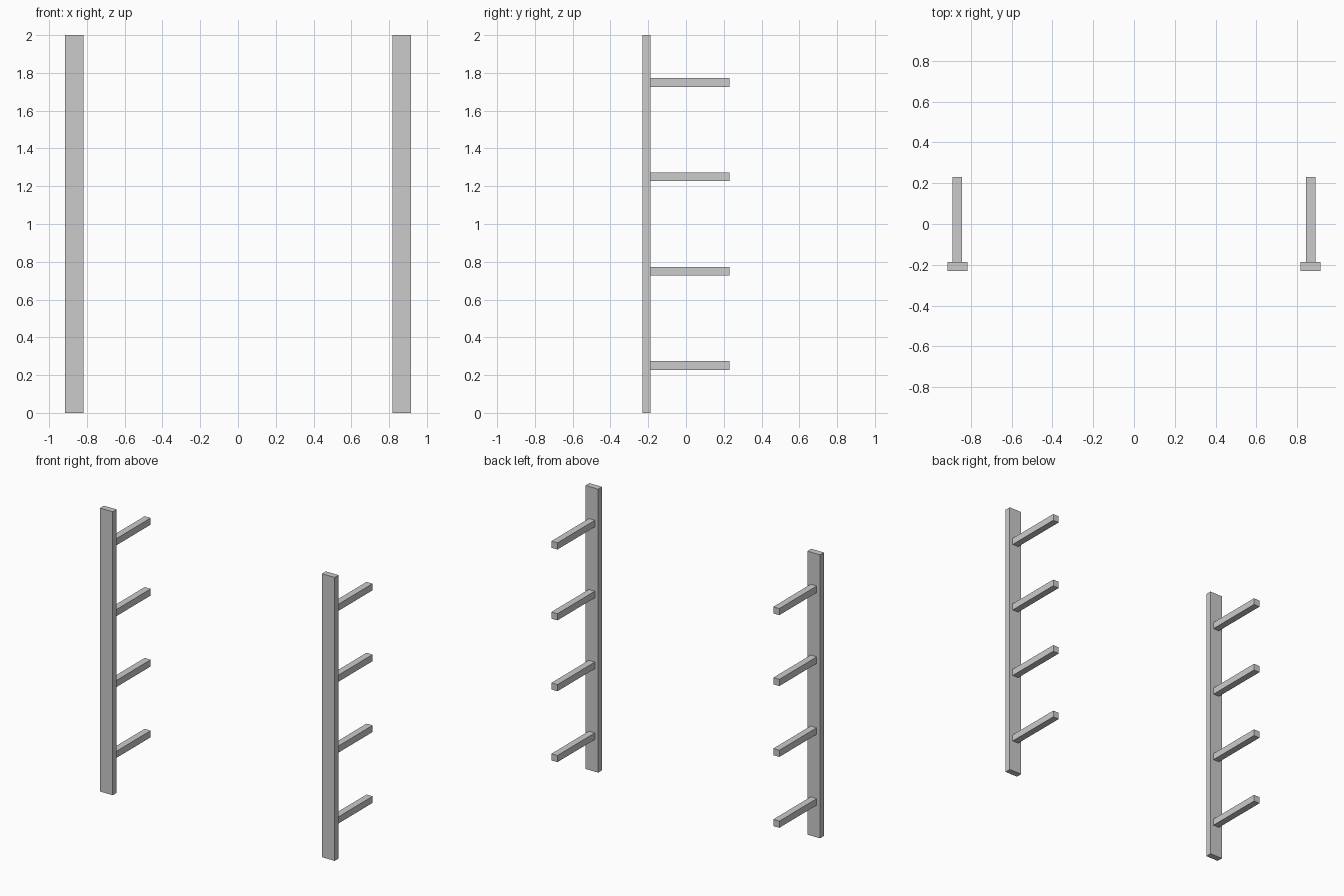
import bpy

if "Cube" in bpy.data.objects:
    bpy.data.objects.remove(bpy.data.objects["Cube"])


def box(name, lo, hi):
    """Axis-aligned box between two corners."""
    centre = [(a + b) / 2 for a, b in zip(lo, hi)]
    size = [b - a for a, b in zip(lo, hi)]
    bpy.ops.mesh.primitive_cube_add(size=1, location=centre)
    ob = bpy.context.object
    ob.name = name
    ob.scale = size
    bpy.ops.object.transform_apply(location=False, rotation=False, scale=True)
    return ob


POST_X = 0.866       # distance of each post from the middle
POST_HALF = 0.049    # half width of a post
ARM_HALF = 0.0235    # half thickness of an arm
FRONT, JOINT, TIP = -0.23, -0.187, 0.23

for side, sign in (("left", -1), ("right", 1)):
    x = sign * POST_X
    # Upright wall post
    box(f"{side}_post", (x - POST_HALF, FRONT, 0), (x + POST_HALF, JOINT, 2))
    # Four support arms reaching back from the post
    for i in range(4):
        z = 0.25 + 0.5 * i
        box(f"{side}_arm_{i + 1}",
            (x - ARM_HALF, JOINT, z - ARM_HALF),
            (x + ARM_HALF, TIP, z + ARM_HALF))
